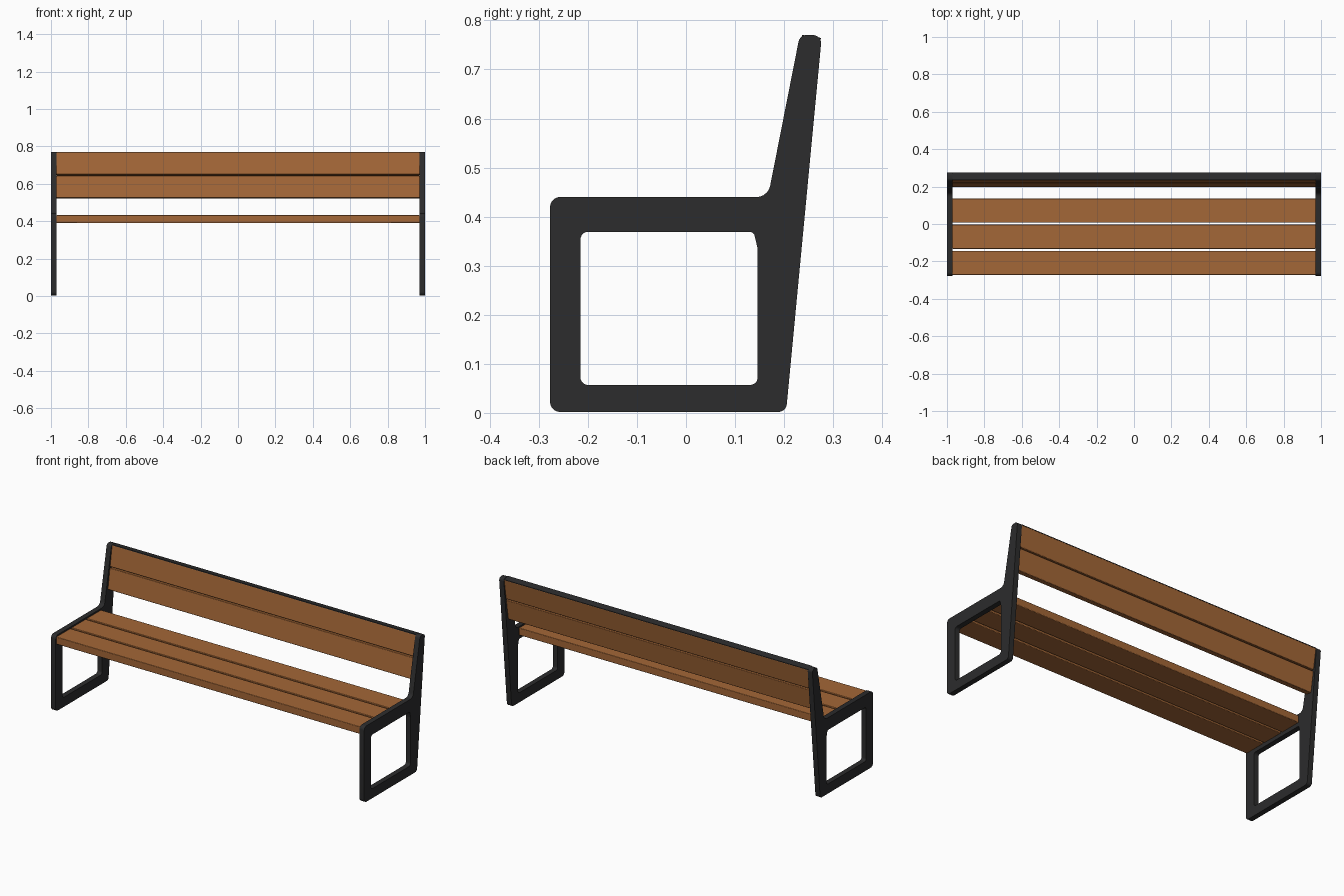
import bpy, math
from mathutils import Vector, Matrix

if "Cube" in bpy.data.objects:
    bpy.data.objects.remove(bpy.data.objects["Cube"])


def material(name, rgb):
    m = bpy.data.materials.new(name)
    m.diffuse_color = (*rgb, 1)
    m.use_nodes = True
    m.node_tree.nodes["Principled BSDF"].inputs["Base Color"].default_value = m.diffuse_color
    return m


WOOD = material("warm wood", (0.37, 0.135, 0.038))
STEEL = material("dark steel", (0.025, 0.025, 0.026))


def rounded(corners, steps=5):
    """Fillet every (y, z, radius) corner of a closed outline."""
    out = []
    for i, (y, z, r) in enumerate(corners):
        p = Vector((y, z))
        a = (Vector(corners[i - 1][:2]) - p).normalized()
        b = (Vector(corners[(i + 1) % len(corners)][:2]) - p).normalized()
        half = a.angle(b) / 2
        d = r / math.tan(half)
        s, e = p + a * d, p + b * d
        c = p + (a + b).normalized() * (r / math.sin(half))
        for k in range(steps + 1):
            v = s.lerp(e, k / steps) - c
            out.append(c + v.normalized() * r)
    return out


def finish(ob, mat):
    ob.data.materials.clear()
    ob.data.materials.append(mat)
    bpy.ops.object.select_all(action='DESELECT')
    ob.select_set(True)
    bpy.context.view_layer.objects.active = ob
    bpy.ops.object.shade_smooth_by_angle(angle=math.radians(35))


# Side frames: one sheet outline with a window, extruded
OUTER = [(-0.277, 0.002, 0.02), (0.204, 0.002, 0.017), (0.277, 0.77, 0.016),
         (0.232, 0.77, 0.016), (0.167, 0.44, 0.028), (-0.277, 0.44, 0.02)]
WINDOW = [(-0.215, 0.057, 0.015), (0.146, 0.057, 0.015), (0.146, 0.335, 0.02),
          (0.138, 0.369, 0.01), (-0.215, 0.369, 0.015)]


def side_frame(name, x):
    cu = bpy.data.curves.new(name + "_outline", 'CURVE')
    cu.dimensions = '2D'
    cu.fill_mode = 'BOTH'
    cu.extrude = 0.015
    for outline in (OUTER, WINDOW):
        pts = rounded(outline)
        sp = cu.splines.new('POLY')
        sp.points.add(len(pts) - 1)
        for q, p in zip(sp.points, pts):
            q.co = (p.x, p.y, 0, 1)
        sp.use_cyclic_u = True
    tmp = bpy.data.objects.new(name + "_tmp", cu)
    bpy.context.collection.objects.link(tmp)
    bpy.context.view_layer.update()
    dg = bpy.context.evaluated_depsgraph_get()
    me = bpy.data.meshes.new_from_object(tmp.evaluated_get(dg))
    bpy.data.objects.remove(tmp)
    # outline x -> world y, outline y -> world z, extrusion -> world x
    me.transform(Matrix(((0, 0, 1, x), (1, 0, 0, 0), (0, 1, 0, 0), (0, 0, 0, 1))))
    ob = bpy.data.objects.new(name, me)
    bpy.context.collection.objects.link(ob)
    finish(ob, STEEL)


side_frame("left_frame", -0.985)
side_frame("right_frame", 0.985)


def board(name, centre, size, mat, tilt=0.0, bevel=0.003):
    bpy.ops.mesh.primitive_cube_add(size=1, location=centre, rotation=(tilt, 0, 0))
    ob = bpy.context.object
    ob.name = name
    ob.scale = size
    bpy.ops.object.transform_apply(location=False, rotation=False, scale=True)
    if bevel:
        b = ob.modifiers.new("soft edges", 'BEVEL')
        b.width, b.segments = bevel, 2
    finish(ob, mat)


LENGTH = 1.942

# Seat slats
for i in range(3):
    board(f"seat_slat_{i + 1}", (0, -0.208 + 0.14 * i, 0.411),
          (LENGTH, 0.129, 0.042), WOOD)

# Tilted back slats and the dark cap along their top edge
TILT = -math.atan(0.16)
up = Vector((0, -math.sin(TILT), math.cos(TILT)))
up.y = abs(up.y)
low = Vector((0, 0.2165, 0.522))     # middle of the lower edge
for i in range(2):
    board(f"back_slat_{i + 1}", low + up * (0.0605 + 0.126 * i),
          (LENGTH, 0.038, 0.119), WOOD, TILT)
board("back_cap", low + up * 0.2465, (LENGTH, 0.039, 0.004), STEEL, TILT, 0)
